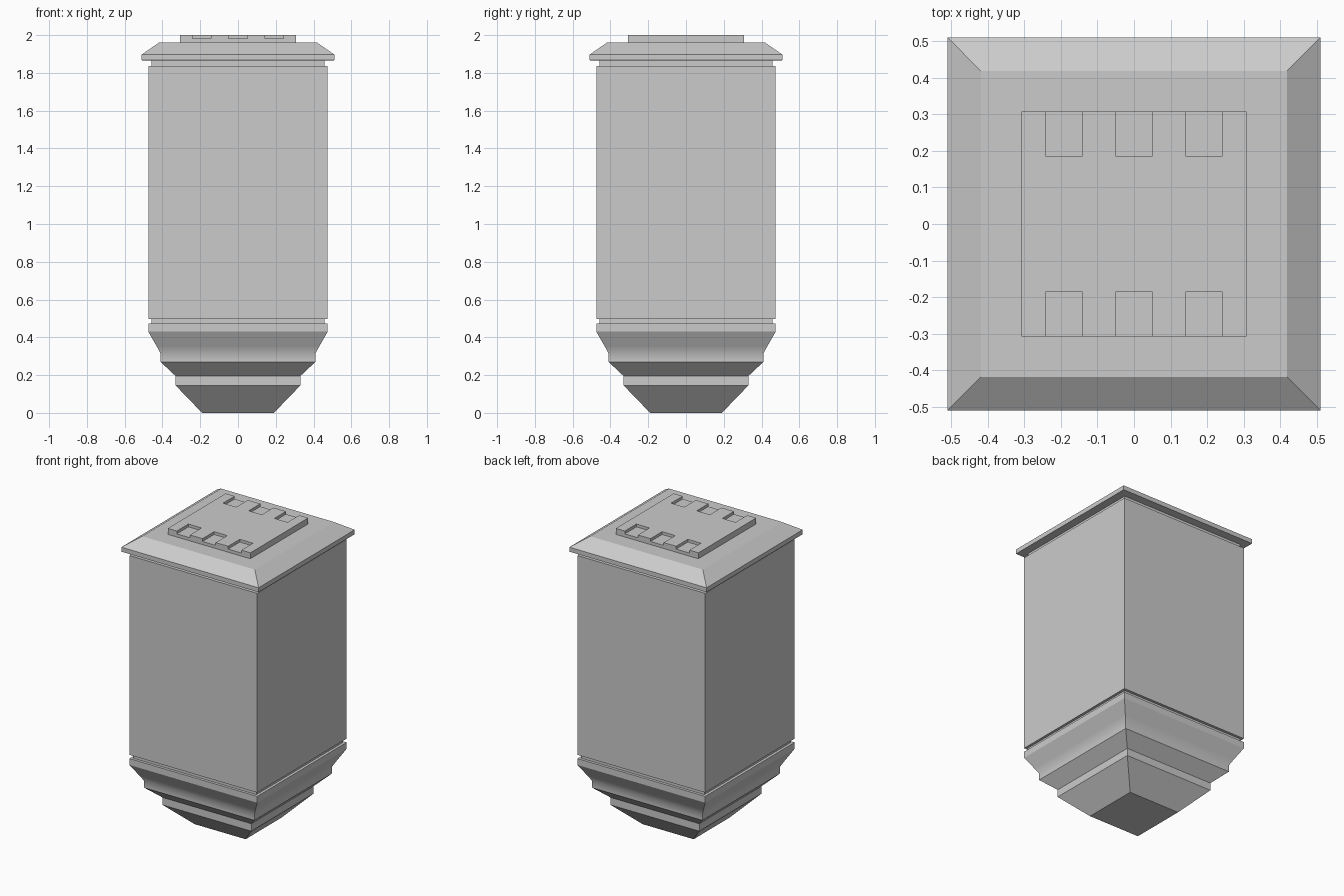
import bpy, bmesh

if "Cube" in bpy.data.objects:
    bpy.data.objects.remove(bpy.data.objects["Cube"])

def finish(bm, name):
    bmesh.ops.recalc_face_normals(bm, faces=bm.faces)
    me = bpy.data.meshes.new(name)
    bm.to_mesh(me)
    bm.free()
    ob = bpy.data.objects.new(name, me)
    bpy.context.collection.objects.link(ob)
    return ob

def add_box(bm, x0, x1, y0, y1, z0, z1):
    res = bmesh.ops.create_cube(bm, size=1)
    for v in res["verts"]:
        v.co.x = x1 if v.co.x > 0 else x0
        v.co.y = y1 if v.co.y > 0 else y0
        v.co.z = z1 if v.co.z > 0 else z0

# Square column lofted from a profile of (half width, height)
cove = [(0.41, 0.27), (0.41, 0.315), (0.43, 0.352), (0.452, 0.39), (0.475, 0.43)]
profile = [(0.19, 0.0), (0.33, 0.145), (0.33, 0.195)] + cove + [
    (0.475, 0.473), (0.457, 0.473), (0.457, 0.498), (0.475, 0.498),   # lower groove
    (0.475, 1.837), (0.457, 1.837), (0.457, 1.865),                   # shaft, upper groove
    (0.51, 1.867), (0.51, 1.897), (0.419, 1.96)]                      # cap

bm = bmesh.new()
rings = [[bm.verts.new((sx * w, sy * w, z))
          for sx, sy in ((-1, -1), (1, -1), (1, 1), (-1, 1))] for w, z in profile]
for a, b in zip(rings, rings[1:]):
    for i in range(4):
        j = (i + 1) % 4
        bm.faces.new((a[i], a[j], b[j], b[i])).smooth = True
bm.faces.new(rings[0][::-1])
bm.faces.new(rings[-1])

# Only the moulding curve is smooth; every other edge is sharp
inner = {v for ring in rings[4:7] for v in ring}
for e in bm.edges:
    a, b = e.verts
    e.smooth = a in inner and b in inner and abs(a.co.z - b.co.z) < 1e-6
finish(bm, "square_column")

# Top plate with three notches on the front and back edges
bm = bmesh.new()
add_box(bm, -0.307, 0.307, -0.307, 0.307, 1.955, 2.0)
plate = finish(bm, "top_plate")

bm = bmesh.new()
for x in (-0.191, 0, 0.191):
    for y0, y1 in ((-0.4, -0.184), (0.184, 0.4)):
        add_box(bm, x - 0.049, x + 0.049, y0, y1, 1.981, 2.1)
cutter = finish(bm, "notch_cutter")
cutter.hide_render = True

mod = plate.modifiers.new("notches", "BOOLEAN")
mod.operation = "DIFFERENCE"
mod.solver = "EXACT"
mod.object = cutter
bpy.context.view_layer.objects.active = plate
plate.select_set(True)
bpy.ops.object.modifier_apply(modifier=mod.name)
bpy.data.objects.remove(cutter)
